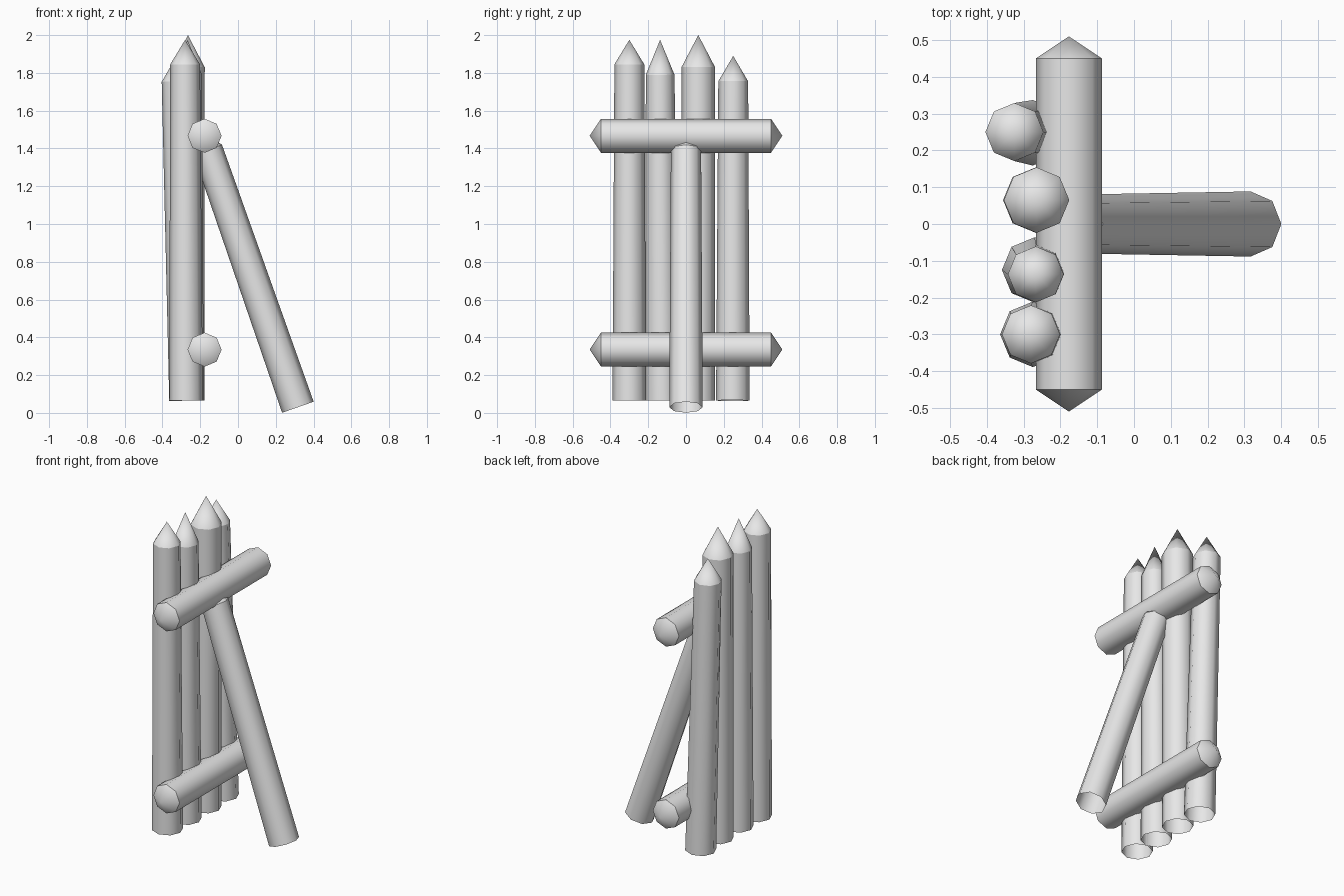
import bpy, bmesh, math
from mathutils import Vector

cube = bpy.data.objects.get("Cube")
if cube:
    bpy.data.objects.remove(cube, do_unlink=True)

wood = bpy.data.materials.new("pale_grey_wood")
wood.use_nodes = True
wood.diffuse_color = (0.8, 0.8, 0.8, 1)
wood.node_tree.nodes["Principled BSDF"].inputs["Base Color"].default_value = (0.8, 0.8, 0.8, 1)

SIDES = 8


def log(name, rings, start_tip=None, end_tip=None):
    """Eight-sided log through (centre, radius) rings; ends are open unless pointed."""
    bm = bmesh.new()
    axis = (Vector(rings[-1][0]) - Vector(rings[0][0])).normalized()
    # One cross-section direction lies in the XZ plane, so corners align with the axes
    side = Vector((0, 1, 0)).cross(axis)
    if side.length < 0.5:
        side = Vector((1, 0, 0))
    side.normalize()
    up = axis.cross(side)
    loops = []
    for centre, radius in rings:
        angles = [math.tau * i / SIDES for i in range(SIDES)]
        loops.append([bm.verts.new(Vector(centre) + radius * (math.cos(a) * side + math.sin(a) * up))
                      for a in angles])
    for low, high in zip(loops, loops[1:]):
        for i in range(SIDES):
            j = (i + 1) % SIDES
            bm.faces.new((low[i], low[j], high[j], high[i]))
    # Sharpened ends
    for tip, loop, flip in ((start_tip, loops[0], True), (end_tip, loops[-1], False)):
        if tip is None:
            continue
        apex = bm.verts.new(tip)
        for i in range(SIDES):
            a, b = loop[i], loop[(i + 1) % SIDES]
            bm.faces.new((b, a, apex) if flip else (a, b, apex))
    for face in bm.faces:
        face.smooth = True
    # Crisp edge where each point meets the shaft
    for loop in loops:
        for i in range(SIDES):
            bm.edges.get((loop[i], loop[(i + 1) % SIDES])).smooth = False
    mesh = bpy.data.meshes.new(name)
    bm.to_mesh(mesh)
    bm.free()
    mesh.materials.append(wood)
    obj = bpy.data.objects.new(name, mesh)
    bpy.context.collection.objects.link(obj)
    return obj


# Upright stakes: foot x, y; shoulder x, y, z, radius; tip height
stakes = [
    ((-0.275, -0.30), (-0.28, -0.30, 1.845), 0.079, 1.975),
    ((-0.27, -0.125), (-0.267, -0.137, 1.79), 0.076, 1.975),
    ((-0.267, 0.065), (-0.265, 0.065, 1.83), 0.089, 2.0),
    ((-0.275, 0.248), (-0.325, 0.25, 1.755), 0.079, 1.89),
]
for n, (foot, shoulder, radius, top) in enumerate(stakes, 1):
    log(f"stake_{n}", [((*foot, 0.065), 0.089), (shoulder, radius)],
        end_tip=(shoulder[0], shoulder[1], top))

# Horizontal rails, pointed at both ends
for name, z in (("lower_rail", 0.335), ("upper_rail", 1.467)):
    log(name, [((-0.177, -0.45, z), 0.09), ((-0.177, 0.45, z), 0.09)],
        start_tip=(-0.177, -0.51, z), end_tip=(-0.177, 0.51, z))

# Leaning brace, its point buried in the upper rail
log("brace", [((0.317, 0, 0.03), 0.0885), ((-0.16, 0, 1.393), 0.08)],
    end_tip=(-0.2, 0, 1.5))
